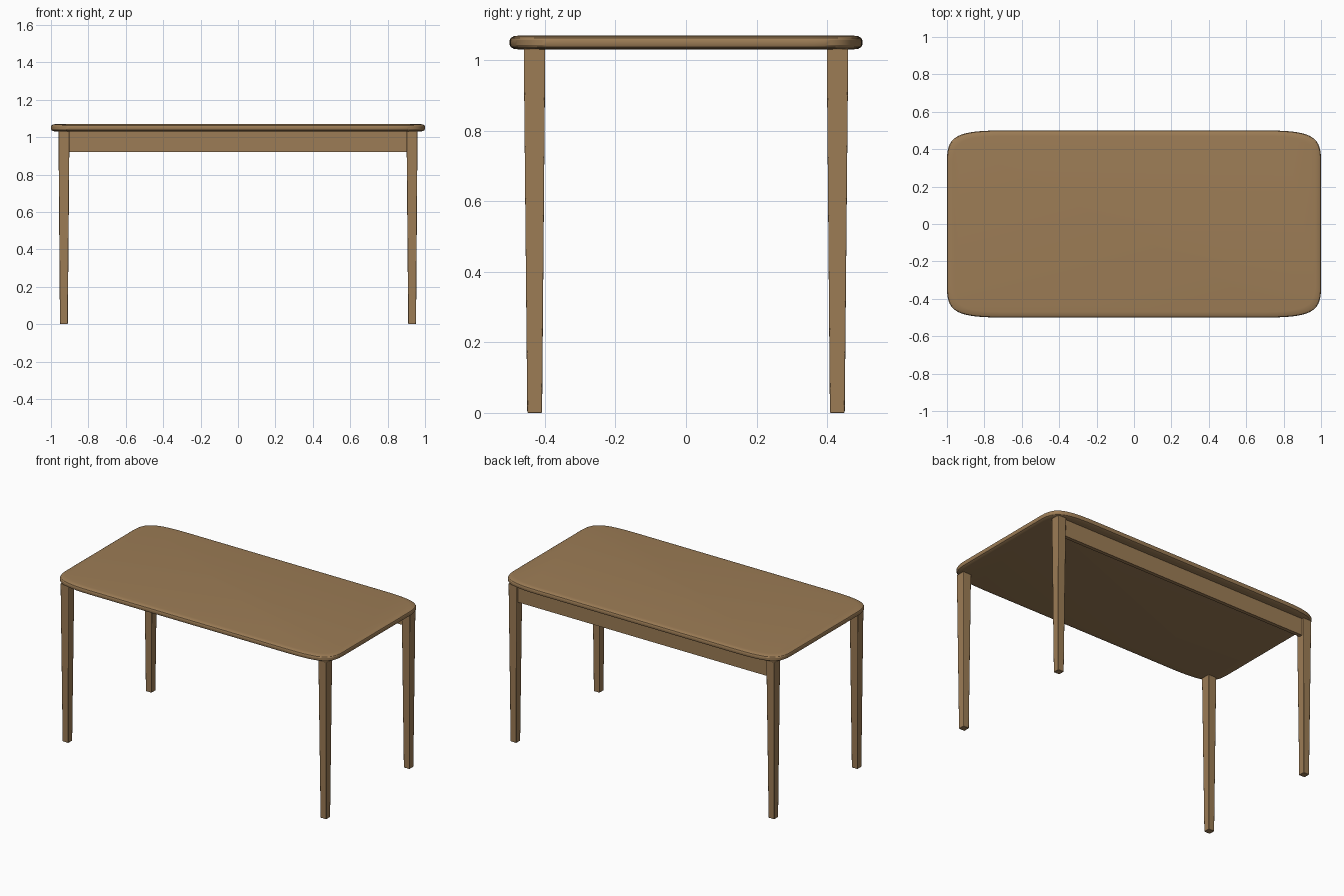
import bpy, bmesh
from mathutils import Vector
from mathutils.geometry import interpolate_bezier

cube = bpy.data.objects.get("Cube")
if cube:
    bpy.data.objects.remove(cube, do_unlink=True)

wood = bpy.data.materials.new("warm oak")
wood.use_nodes = True
colour = (0.335, 0.203, 0.092, 1)
wood.diffuse_color = colour
wood.node_tree.nodes["Principled BSDF"].inputs["Base Color"].default_value = colour


def finish(name, bm, bevel=0):
    bmesh.ops.recalc_face_normals(bm, faces=bm.faces)
    mesh = bpy.data.meshes.new(name)
    bm.to_mesh(mesh)
    bm.free()
    mesh.materials.append(wood)
    obj = bpy.data.objects.new(name, mesh)
    bpy.context.collection.objects.link(obj)
    if bevel:
        mod = obj.modifiers.new("soft edges", 'BEVEL')
        mod.width = bevel
        mod.segments = 2
    bpy.ops.object.select_all(action='DESELECT')
    obj.select_set(True)
    bpy.context.view_layer.objects.active = obj
    bpy.ops.object.shade_smooth_by_angle()
    return obj


def loft(rings):
    """Skin a stack of closed rings and cap both ends."""
    bm = bmesh.new()
    loops = [[bm.verts.new(p) for p in ring] for ring in rings]
    count = len(loops[0])
    for low, high in zip(loops, loops[1:]):
        for i in range(count):
            j = (i + 1) % count
            bm.faces.new((low[i], low[j], high[j], high[i]))
    bm.faces.new(loops[0][::-1])
    bm.faces.new(loops[-1])
    return bm


def rect(x0, x1, y0, y1, z):
    return [(x0, y0, z), (x1, y0, z), (x1, y1, z), (x0, y1, z)]


# Table top: softly curved corners mirrored into four quadrants
corner = interpolate_bezier(Vector((1, 0.34)), Vector((1, 0.47)),
                            Vector((0.95, 0.5)), Vector((0.7, 0.5)), 20)
outline = []
for sx, sy in ((1, 1), (-1, 1), (-1, -1), (1, -1)):
    pts = corner if sx * sy > 0 else corner[::-1]
    outline += [(p.x * sx, p.y * sy) for p in pts]

# Rounded rim: (inset, height)
rim = [(0.03, 1.03), (0.012, 1.032), (0.003, 1.037), (0, 1.043),
       (0, 1.057), (0.003, 1.063), (0.012, 1.068), (0.03, 1.07)]
finish("table_top", loft([[(x * (1 - d), y * (1 - 2 * d), z) for x, y in outline]
                          for d, z in rim]))

# Four tapered legs
for end, sx in (("right", -1), ("left", 1)):
    for side, sy in (("front", -1), ("back", 1)):
        foot = rect(0.91 * sx, 0.952 * sx, 0.408 * sy, 0.45 * sy, 0)
        head = rect(0.901 * sx, 0.96 * sx, 0.399 * sy, 0.46 * sy, 1.032)
        finish(f"{side}_{end}_leg", loft([foot, head]), 0.003)

# Single apron rail between the back legs
finish("back_apron", loft([rect(-0.905, 0.905, 0.422, 0.446, z)
                           for z in (0.92, 1.032)]))
